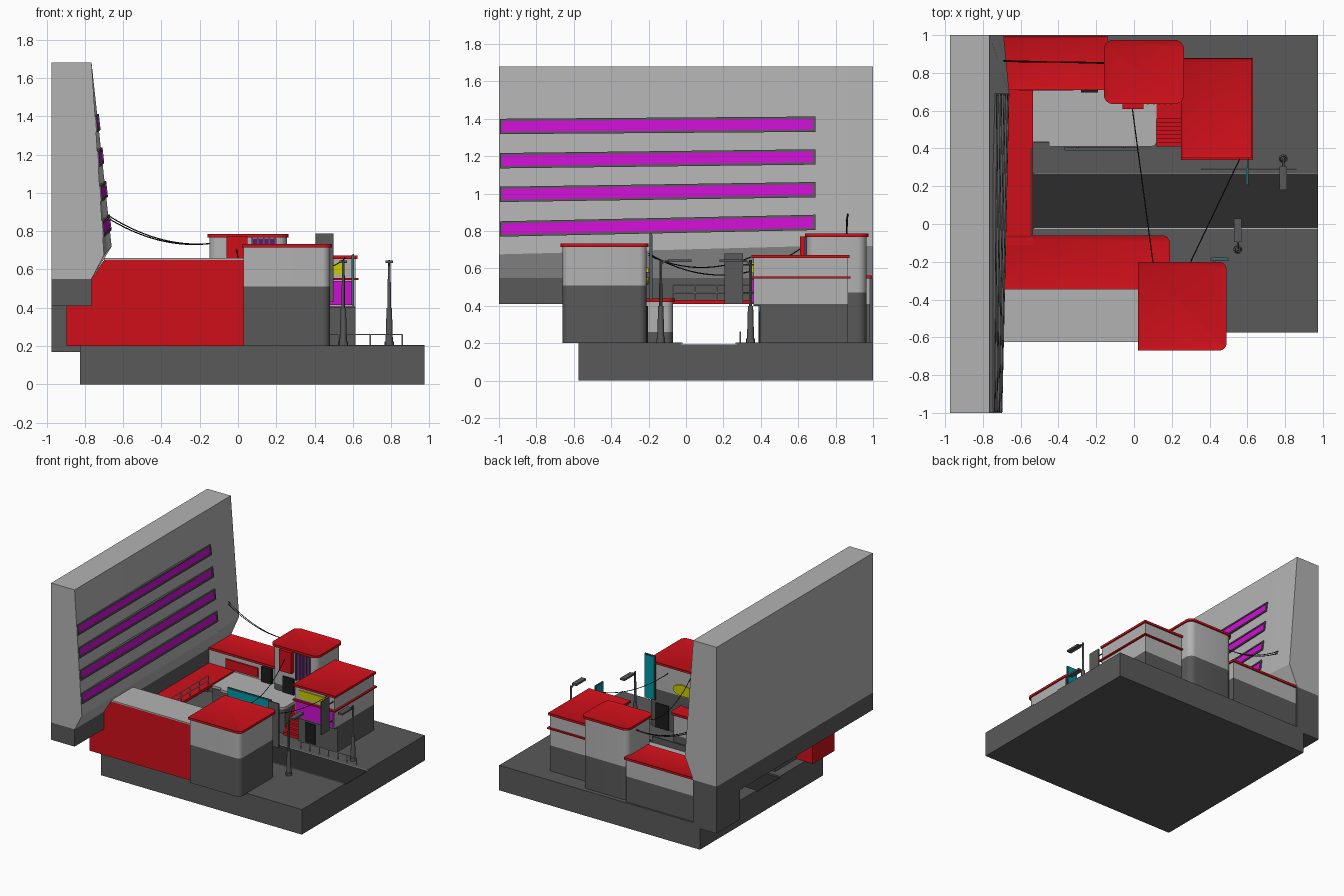
import bpy, bmesh, math
from mathutils import Vector

if "Cube" in bpy.data.objects:
    bpy.data.objects.remove(bpy.data.objects["Cube"])

def mat(name, c):
    m = bpy.data.materials.new(name)
    m.diffuse_color = (*c, 1)
    m.use_nodes = True
    m.node_tree.nodes["Principled BSDF"].inputs["Base Color"].default_value = m.diffuse_color
    return m

RED = mat("red", (0.62, 0.005, 0.01))
DARK = mat("dark_grey", (0.1, 0.1, 0.1))
ROAD = mat("asphalt", (0.025, 0.025, 0.025))
LIGHT = mat("light_grey", (0.45, 0.45, 0.45))
MAGENTA = mat("magenta", (0.62, 0.005, 0.65))
PURPLE = mat("purple", (0.12, 0.01, 0.16))
TEAL = mat("teal", (0.0, 0.3, 0.36))
YELLOW = mat("yellow", (0.6, 0.6, 0.0))
BLACK = mat("black", (0.012, 0.012, 0.012))

def finish(name, bm, m):
    bmesh.ops.recalc_face_normals(bm, faces=bm.faces)
    me = bpy.data.meshes.new(name)
    bm.to_mesh(me)
    bm.free()
    ob = bpy.data.objects.new(name, me)
    bpy.context.collection.objects.link(ob)
    me.materials.append(m)
    return ob

def loft(name, sections, m):
    """Skin a row of closed sections and cap both ends."""
    bm = bmesh.new()
    rings = [[bm.verts.new(p) for p in s] for s in sections]
    n = len(rings[0])
    for a, b in zip(rings, rings[1:]):
        for i in range(n):
            bm.faces.new((a[i], a[(i + 1) % n], b[(i + 1) % n], b[i]))
    bm.faces.new(rings[0])
    bm.faces.new(rings[-1])
    return finish(name, bm, m)

def outline(x0, x1, y0, y1, r):
    """Rectangle outline with corner radii (sw, se, ne, nw)."""
    pts = []
    for k, (cx, cy, sx, sy) in enumerate(((x0, y0, 1, 1), (x1, y0, -1, 1), (x1, y1, -1, -1), (x0, y1, 1, -1))):
        if r[k] == 0:
            pts.append((cx, cy))
            continue
        for i in range(7):
            a = math.pi * (1 + k / 2) + math.pi / 2 * i / 6
            pts.append((cx + sx * r[k] + r[k] * math.cos(a), cy + sy * r[k] + r[k] * math.sin(a)))
    return pts

def box(name, x0, x1, y0, y1, z0, z1, m=LIGHT, r=(0, 0, 0, 0)):
    o = outline(x0, x1, y0, y1, r)
    return loft(name, [[(x, y, z) for x, y in o] for z in (z0, z1)], m)

def roof(name, x0, x1, y0, y1, z0, z1, r=(0, 0, 0, 0), rim=0.025):
    """Red roof slab with a sunken middle inside a raised rim."""
    ob = box(name, x0, x1, y0, y1, z0, z1, RED, r)
    bm = bmesh.new()
    bm.from_mesh(ob.data)
    bm.normal_update()
    top = max(bm.faces, key=lambda f: f.normal.z * 10 + f.calc_center_median().z)
    bmesh.ops.inset_region(bm, faces=[top], thickness=rim)
    bmesh.ops.translate(bm, verts=top.verts[:], vec=(0, 0, -0.008))
    bm.to_mesh(ob.data)
    bm.free()

def building(name, x0, x1, y0, y1, split, top, r=(0, 0, 0, 0), z0=0.2):
    box(name + "_base", x0, x1, y0, y1, z0, split, DARK, r)
    box(name + "_upper", x0, x1, y0, y1, split, top, LIGHT, r)
    roof(name + "_roof", x0 - .01, x1 + .01, y0 - .01, y1 + .01, top, top + .018, r)

def tube(name, pts, rad, m=DARK, sides=8):
    cu = bpy.data.curves.new(name, 'CURVE')
    cu.dimensions = '3D'
    cu.bevel_depth = rad
    cu.bevel_resolution = max(0, sides // 4 - 1)
    cu.use_fill_caps = True
    sp = cu.splines.new('POLY')
    sp.points.add(len(pts) - 1)
    for p, q in zip(sp.points, pts):
        p.co = (*q, 1)
    ob = bpy.data.objects.new(name, cu)
    bpy.context.collection.objects.link(ob)
    cu.materials.append(m)

def cable(name, a, b, sag):
    a, b = Vector(a), Vector(b)
    tube(name, [a.lerp(b, t / 16) - Vector((0, 0, 4 * sag * (t / 16) * (1 - t / 16))) for t in range(17)], .003, BLACK, 4)

# ground slab with sunken road
box("ground_slab", -.825, .975, -.575, 1, 0, .19, DARK)
box("front_pavement", -.825, .975, -.575, -.025, .19, .203, DARK)
box("back_pavement", -.825, .975, .27, 1, .19, .203, DARK)
box("road", -.825, .975, -.02, .265, .19, .194, ROAD)
for y in (-.026, .264):
    box("kerb", -.53, .975, y, y + .007, .19, .205, LIGHT)

# giant leaning wall, ridge varies along its length
RIDGE = [(-1, -.70, .675), (.69, -.66, .72), (1, -.69, .72)]
loft("great_wall", [[(-.975, y, .55), (-.765, y, .55), (x, y, z), (-.765, y, 1.68), (-.975, y, 1.68)] for y, x, z in RIDGE], LIGHT)
box("wall_footing", -.975, -.765, -1, 1, .41, .55, DARK)
box("wall_leg", -.975, -.765, .7, 1, .17, .41, DARK)

def wall_x(y, z):
    t = (y + 1) / 1.69
    rx, rz = -.70 + .04 * t, .675 + .045 * t
    return rx + (-.765 - rx) * (z - rz) / (1.68 - rz)

def strip(name, za, zb, h, out, m, y0=-.99, y1=.69):
    secs = []
    for y, z in ((y0, za), (y1, zb)):
        secs.append([(wall_x(y, zz) + d, y, zz) for zz, d in ((z, -.02), (z, out), (z + h, out), (z + h, -.02))])
    loft(name, secs, m)

for za, zb in ((.77, .805), (.955, .98), (1.135, 1.155), (1.318, 1.33)):
    strip("window_glass", za + .01, zb + .01, .062, .003, MAGENTA)
    strip("window_sill", za, zb, .012, .009, DARK)
    strip("window_head", za + .07, zb + .07, .012, .009, DARK)
    strip("window_end", zb, zb, .082, .009, DARK, .68, .692)
    strip("window_end", za, za, .082, .009, DARK, -.995, -.983)

# front red block stepping under the wall
prof = [(-.895, .2), (.03, .2), (.03, .65), (-.70, .65), (-.765, .55), (-.765, .41), (-.895, .41)]
loft("front_block", [[(x, y, z) for x, z in prof] for y in (-.625, -.345)], RED)
box("front_block_top", -.70, .03, -.625, -.345, .65, .66, LIGHT)

# buildings
building("front_tower", .03, .48, -.66, -.21, .51, .715, (0, .04, .04, 0))
building("low_shop", -.75, .18, -.345, -.07, .26, .42, (0, 0, .04, 0))
building("back_left_house", -.765, -.15, .72, .985, .41, .545)
building("round_tower", -.15, .255, .645, .965, .47, .768, (.05, .05, .05, .05))
building("corner_house", .26, .615, .36, .865, .41, .655, z0=.40)
box("corner_house_ground", .26, .615, .395, .865, .2, .41, DARK)
box("corner_house_band", .25, .63, .34, .88, .545, .556, RED)
box("terrace_base", -.53, .12, .43, .72, .2, .40, DARK)
box("terrace", -.45, .12, .41, .72, .40, .42, LIGHT, (0, .03, 0, 0))
box("terrace_side", -.55, -.45, .435, .72, .40, .42, LIGHT)

# footbridge over the road with railing
box("bridge_deck", -.765, -.535, -.11, .73, .41, .432, RED)
for z in (.47, .51):
    tube("bridge_rail", [(-.545, -.07, z), (-.545, .40, z)], .004, LIGHT)
for i in range(5):
    y = -.07 + .1175 * i
    tube("bridge_post", [(-.545, y, .43), (-.545, y, .51)], .004, LIGHT)

# red stairs
for i in range(8):
    box("stair_step", .12, .255, .41 + .021 * i, .60, .2 + .0275 * i, .2 + .0275 * (i + 1), RED)
box("stair_landing", .12, .255, .575, .65, .2, .42, RED)

# doors, windows and panels
box("tower_door", .30, .42, -.212, -.204, .2, .40, BLACK)
box("round_tower_door", -.045, .055, .635, .65, .42, .55, BLACK)
box("back_house_door", -.28, -.19, .695, .722, .42, .54, BLACK)
box("corner_door", .33, .42, .387, .397, .2, .37, BLACK)
box("round_tower_sign", -.06, .05, .61, .65, .60, .772, RED)
box("purple_window", .07, .20, .638, .65, .55, .762, PURPLE)
for i in range(5):
    x = .07 + .03 * i
    box("window_mullion", x, x + .008, .632, .65, .545, .766, DARK)
box("red_panel", -.61, -.32, .708, .722, .435, .51, RED)
box("magenta_shop_window", .275, .605, .352, .362, .415, .54, MAGENTA)
box("yellow_window", .30, .56, .353, .362, .575, .635, YELLOW)
N = 20
loft("yellow_oval_window", [[(.17 + .09 * math.cos(2 * math.pi * i / N), y, .56 + .045 * math.sin(2 * math.pi * i / N)) for i in range(N)] for y in (-.212, -.2)], YELLOW)

# hanging signs: dark back, teal face
box("tall_sign", .405, .50, -.195, -.183, .43, .787, DARK)
box("tall_sign_face", .41, .495, -.184, -.178, .435, .78, TEAL)
box("tall_sign_bracket", .42, .435, -.215, -.19, .55, .58, DARK)
box("side_sign", .597, .607, .205, .305, .41, .68, DARK)
box("side_sign_face", .592, .598, .21, .30, .415, .675, TEAL)
for z in (.47, .62):
    tube("side_sign_bracket", [(.602, .30, z), (.602, .365, z)], .005)
box("terrace_sign", -.37, .02, .392, .404, .35, .465, DARK)
box("terrace_sign_face", -.365, .015, .388, .393, .355, .46, TEAL)
for x in (-.3, -.05):
    tube("terrace_sign_bracket", [(x, .40, .41), (x, .43, .41)], .005)

# street lamps
def lamp(x, y, d):
    bm = bmesh.new()
    for r1, r2, z0, z1 in ((.024, .024, .2, .225), (.019, .014, .225, .40), (.009, .007, .40, .645)):
        g = bmesh.ops.create_cone(bm, cap_ends=True, segments=12, radius1=r1, radius2=r2, depth=z1 - z0)
        bmesh.ops.translate(bm, verts=g['verts'], vec=(x, y, (z0 + z1) / 2))
    finish("lamp_post", bm, DARK)
    tube("lamp_arm", [(x, y, .62), (x, y + .02 * d, .638), (x, y + .06 * d, .643), (x, y + .1 * d, .643)], .006)
    ya, yb = sorted((y + .04 * d, y + .165 * d))
    box("lamp_head", x - .02, x + .02, ya, yb, .633, .648, DARK)
lamp(.55, -.135, 1)
lamp(.79, .345, -1)

# roadside guard rail
tube("guard_rail", [(.355, .29, .26), (.86, .29, .26)], .004, LIGHT)
for i in range(7):
    x = .36 + .083 * i
    tube("guard_post", [(x, .29, .2), (x, .29, .26)], .004, LIGHT)

# overhead cables
cable("wall_cable", (-.69, .865, .89), (-.15, .85, .735), .05)
cable("wall_cable_low", (-.69, .86, .875), (-.15, .855, .735), .05)
cable("street_cable", (-.01, .62, .71), (.10, -.2, .68), .13)
cable("corner_cable", (.56, .345, .66), (.30, -.2, .67), .06)

bpy.ops.object.select_all(action='DESELECT')
for ob in bpy.context.scene.objects:
    if ob.type == 'MESH':
        ob.select_set(True)
        bpy.context.view_layer.objects.active = ob
bpy.ops.object.shade_smooth_by_angle(angle=math.radians(30))
